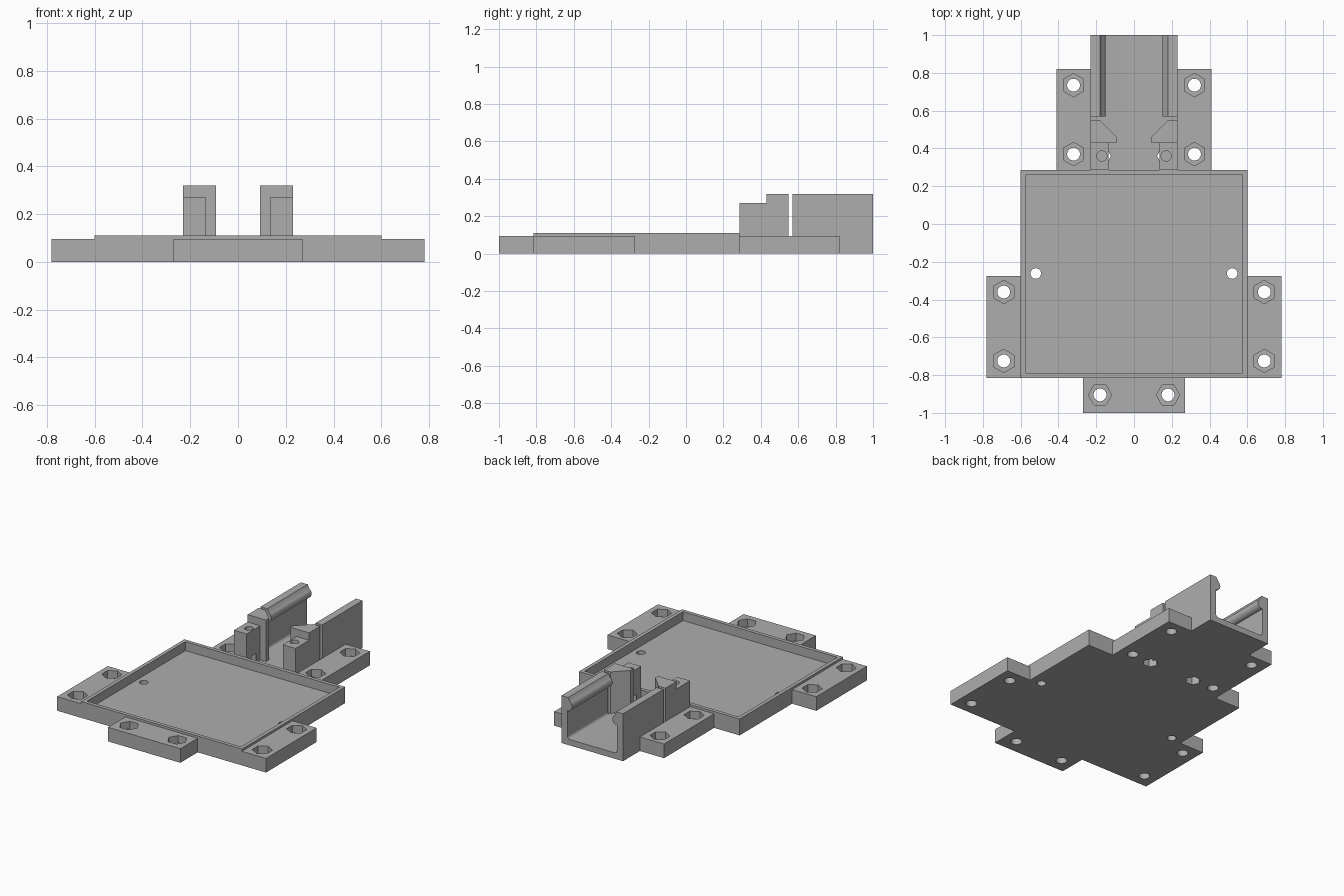
import bpy, bmesh
from math import pi, cos, sin, radians

cube = bpy.data.objects.get("Cube")
if cube:
    bpy.data.objects.remove(cube, do_unlink=True)

grey = bpy.data.materials.new("plain grey")
grey.use_nodes = True
colour = (0.42, 0.42, 0.42, 1)
grey.diffuse_color = colour
grey.node_tree.nodes["Principled BSDF"].inputs["Base Color"].default_value = colour


def prism(name, pts, lo, hi, axis="z"):
    """Extrude a closed outline along z, or an x-z outline along y."""
    place = (lambda p, h: (p[0], p[1], h)) if axis == "z" else (lambda p, h: (p[0], h, p[1]))
    bm = bmesh.new()
    low = [bm.verts.new(place(p, lo)) for p in pts]
    high = [bm.verts.new(place(p, hi)) for p in pts]
    bm.faces.new(low)
    bm.faces.new(high)
    n = len(pts)
    for i in range(n):
        j = (i + 1) % n
        bm.faces.new((low[i], low[j], high[j], high[i]))
    bmesh.ops.recalc_face_normals(bm, faces=bm.faces)
    mesh = bpy.data.meshes.new(name)
    bm.to_mesh(mesh)
    bm.free()
    mesh.materials.append(grey)
    obj = bpy.data.objects.new(name, mesh)
    bpy.context.collection.objects.link(obj)
    return obj


def box(name, x0, x1, y0, y1, z0, z1):
    return prism(name, [(x0, y0), (x1, y0), (x1, y1), (x0, y1)], z0, z1)


def drill(name, x, y, r, lo, hi, sides=32, turn=0.0):
    angles = [turn + 2 * pi * i / sides for i in range(sides)]
    return prism(name, [(x + r * cos(a), y + r * sin(a)) for a in angles], lo, hi)


def cut(obj, cutters):
    """Subtract every cutter and remove it."""
    for c in cutters:
        c.hide_render = True
        mod = obj.modifiers.new("cut", "BOOLEAN")
        mod.operation = "DIFFERENCE"
        mod.solver = "EXACT"
        mod.object = c
        bpy.context.view_layer.update()
        mesh = bpy.data.meshes.new_from_object(
            obj.evaluated_get(bpy.context.evaluated_depsgraph_get()))
        obj.modifiers.clear()
        obj.data = mesh
        bpy.data.objects.remove(c, do_unlink=True)


def bolt_tab(name, bounds, spots, turn):
    """Mounting tab with through holes and hexagonal nut pockets."""
    tab = box(name, *bounds, 0, 0.095)
    for x, y in spots:
        cut(tab, [drill("hole", x, y, 0.034, -0.1, 0.2),
                  drill("nut_pocket", x, y, 0.062, 0.045, 0.2, 6, turn)])
    return tab


FLOOR = 0.04
parts = []

# Tray with a shallow recess and two small through holes
tray = box("tray", -0.6, 0.6, -0.815, 0.285, 0, 0.11)
cut(tray, [box("recess", -0.575, 0.575, -0.79, 0.26, 0.05, 0.3),
           drill("hole", -0.52, -0.262, 0.028, -0.1, 0.3),
           drill("hole", 0.52, -0.262, 0.028, -0.1, 0.3)])
parts.append(tray)

# Mounting tabs
parts.append(bolt_tab("front_tab", (-0.27, 0.27, -1, -0.815),
                      [(-0.18, -0.905), (0.18, -0.905)], 0))
for s, side in ((1, "left"), (-1, "right")):
    xs = sorted((s * 0.6, s * 0.78))
    parts.append(bolt_tab(side + "_side_tab", (*xs, -0.815, -0.275),
                          [(s * 0.69, -0.36), (s * 0.69, -0.725)], pi / 2))
    xs = sorted((s * 0.23, s * 0.41))
    parts.append(bolt_tab(side + "_back_tab", (*xs, 0.285, 0.82),
                          [(s * 0.32, 0.37), (s * 0.32, 0.735)], pi / 2))

# Floor joining the tray to the channel
link = box("channel_floor", -0.23, 0.23, 0.285, 0.57, 0, FLOOR)
cut(link, [drill("nut_pocket", s * 0.17, 0.36, 0.048, -0.1, 0.1, 6) for s in (1, -1)])
parts.append(link)

# Channel: filleted U section with a rounded bead inside each upper edge
inner = 0.185
fillet = [(inner - 0.02 + 0.02 * sin(a), FLOOR + 0.02 - 0.02 * cos(a))
          for a in (radians(15 * i) for i in range(7))]
bead = [(inner - 0.035 * cos(a), 0.265 + 0.035 * sin(a))
        for a in (radians(-90 + 15 * i) for i in range(11))]
half = fillet + bead + [(0.18, 0.32), (0.23, 0.32), (0.23, 0)]
outline = half + [(-x, z) for x, z in reversed(half)]
parts.append(prism("channel", outline, 0.57, 1, "y"))

# Screw blocks and angled guide posts between tray and channel
for s, side in ((1, "left"), (-1, "right")):
    xs = sorted((s * 0.135, s * 0.23))
    block = box(side + "_screw_block", *xs, 0.285, 0.43, FLOOR, 0.27)
    cut(block, [drill("screw_hole", s * 0.17, 0.36, 0.027, 0.14, 0.4),
                drill("nut_pocket", s * 0.17, 0.36, 0.048, -0.1, 0.1, 6)])
    parts.append(block)
    post = [(0.23, 0.43), (0.092, 0.43), (0.092, 0.46), (0.18, 0.548), (0.23, 0.548)]
    parts.append(prism(side + "_guide_post", [(s * x, y) for x, y in post], FLOOR, 0.32))

# Smooth the round holes and beads, keep the edges sharp
bpy.ops.object.select_all(action="DESELECT")
for p in parts:
    p.select_set(True)
bpy.context.view_layer.objects.active = parts[0]
bpy.ops.object.shade_smooth_by_angle(angle=radians(30))
